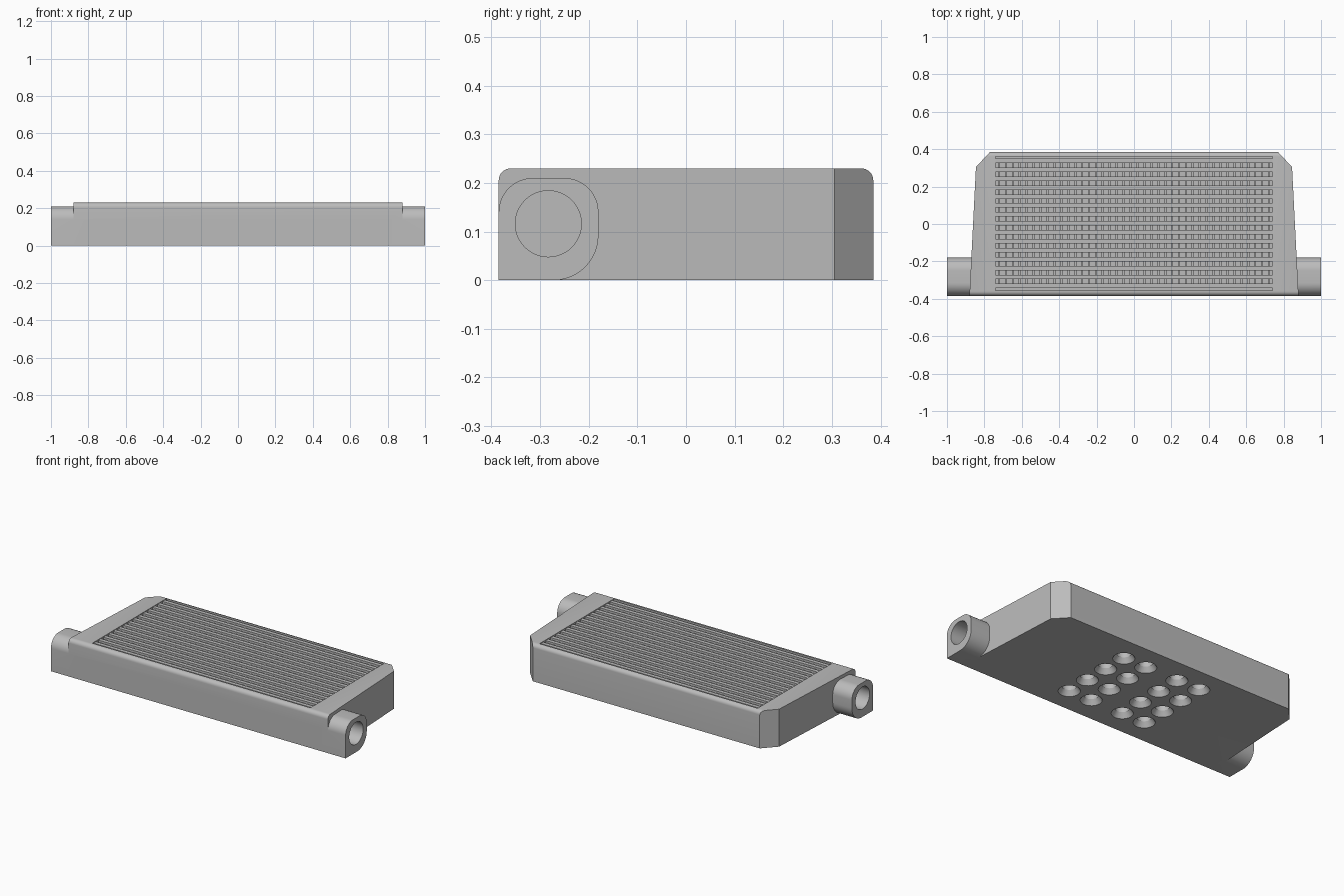
import bpy, bmesh, math
from mathutils import Vector

cube = bpy.data.objects.get("Cube")
if cube:
    bpy.data.objects.remove(cube, do_unlink=True)

metal = bpy.data.materials.new("grey_aluminium")
metal.use_nodes = True
GREY = (0.5, 0.5, 0.5, 1)
metal.diffuse_color = GREY
metal.node_tree.nodes["Principled BSDF"].inputs["Base Color"].default_value = GREY


def finish(name, bm):
    bmesh.ops.recalc_face_normals(bm, faces=bm.faces)
    mesh = bpy.data.meshes.new(name)
    bm.to_mesh(mesh)
    bm.free()
    mesh.materials.append(metal)
    ob = bpy.data.objects.new(name, mesh)
    bpy.context.collection.objects.link(ob)
    return ob


def prism(name, pts, axis, lo, hi):
    """Extrude a closed outline along x (points are y, z) or z (points are x, y)."""
    bm = bmesh.new()
    place = (lambda p, h: (h, p[0], p[1])) if axis == "x" else (lambda p, h: (p[0], p[1], h))
    face = bm.faces.new([bm.verts.new(place(p, lo)) for p in pts])
    new = bmesh.ops.extrude_face_region(bm, geom=[face])["geom"]
    shift = Vector(place((0, 0), hi - lo))
    bmesh.ops.translate(bm, vec=shift, verts=[v for v in new if isinstance(v, bmesh.types.BMVert)])
    return finish(name, bm)


def arc(cy, cz, r, start, end, n=12):
    steps = [math.radians(start + (end - start) * i / n) for i in range(n + 1)]
    return [(cy + r * math.cos(a), cz + r * math.sin(a)) for a in steps]


def rect(x0, x1, y0, y1):
    return [(x0, y0), (x1, y0), (x1, y1), (x0, y1)]


def boxes(name, items):
    """Join many (x, y, z, width, depth, height) boxes in one mesh."""
    bm = bmesh.new()
    for x, y, z, w, d, h in items:
        verts = bmesh.ops.create_cube(bm, size=1)["verts"]
        bmesh.ops.scale(bm, vec=(w, d, h), verts=verts)
        bmesh.ops.translate(bm, vec=(x, y, z), verts=verts)
    return finish(name, bm)


def boolean(ob, tool, operation):
    mod = ob.modifiers.new(operation.lower(), "BOOLEAN")
    mod.operation, mod.solver, mod.object = operation, "EXACT", tool
    bpy.context.view_layer.objects.active = ob
    bpy.ops.object.modifier_apply(modifier=mod.name)
    bpy.data.objects.remove(tool, do_unlink=True)


# Housing: rounded side profile trimmed by the tapered plan outline
Y, H, R = 0.385, 0.23, 0.025
profile = [(-Y, 0), (Y, 0)] + arc(Y - R, H - R, R, 0, 90, 8) + arc(R - Y, H - R, R, 90, 180, 8)
housing = prism("housing", profile, "x", -0.95, 0.95)
half = [(0.88, -0.4), (0.88, -Y), (0.845, 0.305), (0.77, Y), (0.755, 0.4)]
outline = half + [(-x, y) for x, y in reversed(half)]
boolean(housing, prism("outline_cutter", outline, "z", -0.1, 0.4), "INTERSECT")

# Recess for the core
X0, Y0, Y1, FLOOR = 0.74, -0.355, 0.362, 0.18
boolean(housing, prism("recess_cutter", rect(-X0, X0, Y0, Y1), "z", FLOOR, 0.3), "DIFFERENCE")

# Countersunk holes underneath
bm = bmesh.new()
rings = [(0.064, -0.005), (0.04, 0.03), (0.04, 0.12)]
for x in (-0.265, -0.11, 0.11, 0.265):
    for y in (-0.23, -0.077, 0.077, 0.23):
        loops = [[bm.verts.new((px, py, z)) for px, py in arc(x, y, r, 0, 345, 23)] for r, z in rings]
        bm.faces.new(loops[0])
        bm.faces.new(loops[-1])
        for a, b in zip(loops, loops[1:]):
            for i in range(24):
                j = (i + 1) % 24
                bm.faces.new((a[i], a[j], b[j], b[i]))
boolean(housing, finish("hole_cutter", bm), "DIFFERENCE")

# Inlet and outlet pipes with round bores
pipe_shape = ([(-Y, 0)] + arc(-0.272, 0.092, 0.092, -90, 0) + arc(-0.25, 0.14, 0.07, 0, 90)
              + arc(-0.315, 0.14, 0.07, 90, 180))
bore = arc(-0.283, 0.116, 0.068, 0, 352.5, 47)
for side, name in ((1, "left_pipe"), (-1, "right_pipe")):
    boolean(housing, prism(name + "_join", pipe_shape, "x", *sorted((side * 0.82, side))), "UNION")
    boolean(housing, prism(name + "_bore", bore, "x", *sorted((side * 0.77, side * 1.1))), "DIFFERENCE")

# Core: long bars with thin fins in the gaps between them
ROWS, FINS = 15, 40
pitch = (Y1 - Y0) / ROWS
bar = pitch * 0.5
rows = [Y0 + pitch * (i + 0.5) for i in range(ROWS)]
core_bars = boxes("core_bars", [(0, y, 0.202, 2 * X0, bar, 0.048) for y in rows])
step = 2 * X0 / FINS
core_fins = boxes("core_fins", [(-X0 + step * (i + 0.5), y + pitch / 2, 0.196, 0.012, pitch - bar, 0.036)
                                for y in rows[:-1] for i in range(FINS)])

# Smooth curved surfaces, keep edges sharp
bpy.ops.object.select_all(action="DESELECT")
housing.select_set(True)
bpy.context.view_layer.objects.active = housing
bpy.ops.object.shade_smooth_by_angle(angle=math.radians(30))
